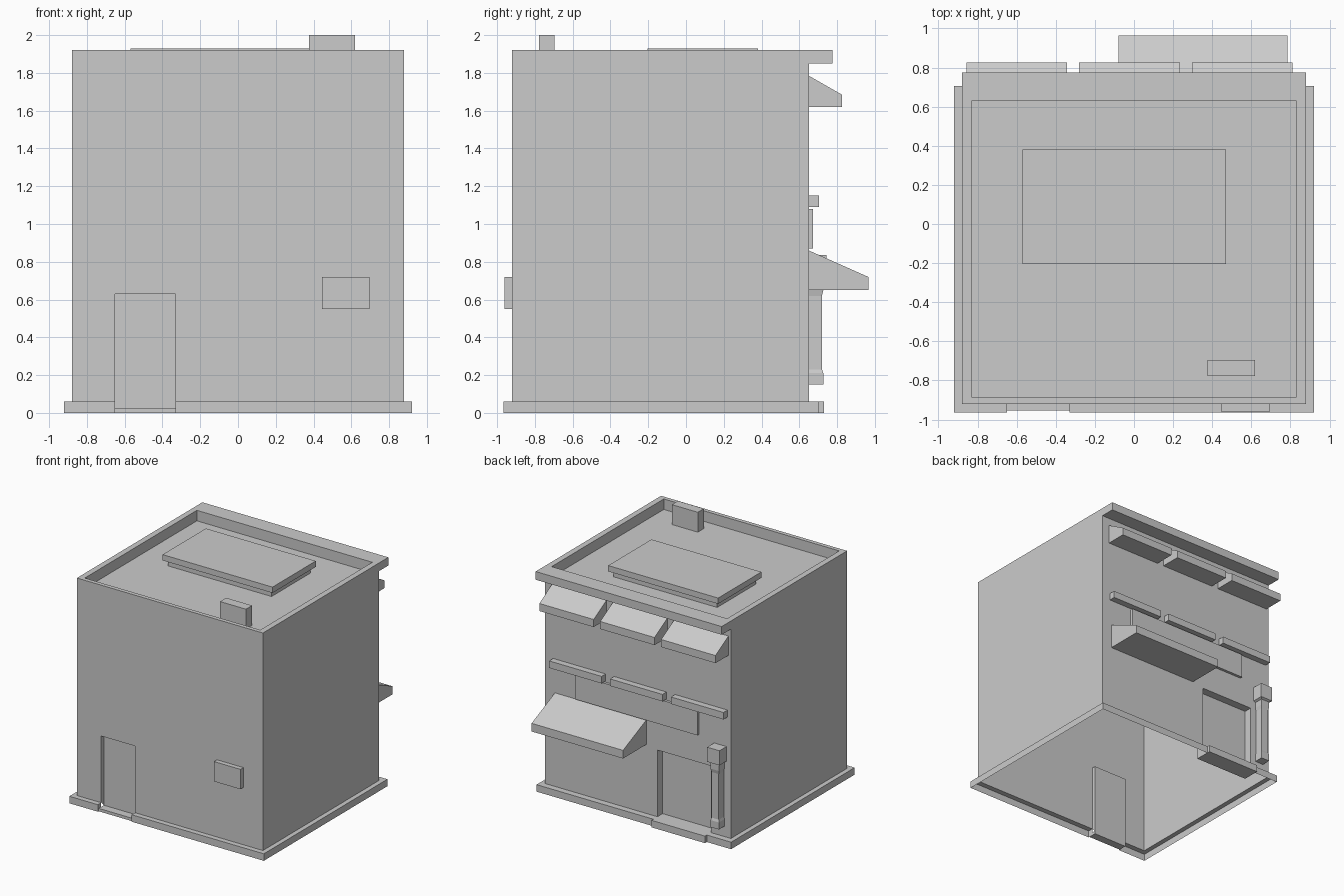
import bpy, bmesh

if "Cube" in bpy.data.objects:
    bpy.data.objects.remove(bpy.data.objects["Cube"])

def finish(name, bm):
    bmesh.ops.remove_doubles(bm, verts=bm.verts, dist=1e-5)
    bmesh.ops.recalc_face_normals(bm, faces=bm.faces)
    me = bpy.data.meshes.new(name)
    bm.to_mesh(me)
    bm.free()
    ob = bpy.data.objects.new(name, me)
    bpy.context.collection.objects.link(ob)
    return ob

def box(name, x, y, z, skip=()):
    """Box from ranges; skip lists outward directions left open, e.g. '-z'."""
    bm = bmesh.new()
    bmesh.ops.create_cube(bm, size=1)
    bm.normal_update()
    dirs = {'x': 0, 'y': 1, 'z': 2}
    drop = [f for f in bm.faces for s in skip
            if f.normal[dirs[s[1]]] * (-1 if s[0] == '-' else 1) > 0.9]
    bmesh.ops.delete(bm, geom=drop, context='FACES')
    for v in bm.verts:
        v.co = [(r[0] + r[1]) / 2 + c * (r[1] - r[0]) for r, c in zip((x, y, z), v.co)]
    bm.normal_update()
    me = bpy.data.meshes.new(name)
    bm.to_mesh(me)
    bm.free()
    ob = bpy.data.objects.new(name, me)
    bpy.context.collection.objects.link(ob)
    return ob

def prism(name, x, profile):
    """Extrude a (y, z) profile across x."""
    bm = bmesh.new()
    a, b = ([bm.verts.new((xx, y, z)) for y, z in profile] for xx in x)
    bm.faces.new(a)
    bm.faces.new(b)
    n = len(profile)
    for i in range(n):
        bm.faces.new((a[i], a[(i + 1) % n], b[(i + 1) % n], b[i]))
    return finish(name, bm)

# Building shell: open below, recessed flat roof, inset doors front and back
X0, X1, YF, YB, ZB, ZT, ZR = -0.88, 0.88, -0.92, 0.65, 0.06, 1.92, 1.83
FRONT = (-0.65, -0.33)
BACK = (-0.69, -0.185)
bm = bmesh.new()

def face(*pts):
    bm.faces.new([bm.verts.new(p) for p in pts])

def door_wall(y, yi, x0, x1, z0, z1):
    outline = [(X0, ZB), (x0, ZB), (x0, z1), (x1, z1), (x1, ZB), (X1, ZB), (X1, ZT), (X0, ZT)]
    face(*[(x, y, z) for x, z in outline])
    face((x0, yi, z0), (x1, yi, z0), (x1, yi, z1), (x0, yi, z1))
    face((x0, y, z1), (x1, y, z1), (x1, yi, z1), (x0, yi, z1))
    for x in (x0, x1):
        face((x, y, ZB), (x, yi, z0), (x, yi, z1), (x, y, z1))

door_wall(YF, -0.885, *FRONT, 0.025, 0.63)
door_wall(YB, 0.58, *BACK, ZB, 0.63)
for x in (X0, X1):
    face((x, YF, ZB), (x, YB, ZB), (x, YB, ZT), (x, YF, ZT))

def ring(x0, x1, y0, y1, z):
    return [(x0, y0, z), (x1, y0, z), (x1, y1, z), (x0, y1, z)]

inner = (-0.83, 0.83, -0.885, 0.63)
loops = [ring(X0, X1, YF, YB, ZT), ring(*inner, ZT), ring(*inner, ZR)]
for p, q in zip(loops, loops[1:]):
    for i in range(4):
        j = (i + 1) % 4
        face(p[i], p[j], q[j], q[i])
face(*loops[-1])
finish("building_shell", bm)

# Plinth, hollow below and interrupted at the doors
for tag, y, gap, wall in (("front", (-0.965, YF), FRONT, '+y'), ("back", (YB, 0.705), BACK, '-y')):
    box(f"plinth_{tag}_left", (-0.92, gap[0]), y, (0, ZB), ('-z', wall))
    box(f"plinth_{tag}_right", (gap[1], 0.92), y, (0, ZB), ('-z', wall))
box("plinth_side_left", (-0.92, X0), (YF, YB), (0, ZB), ('-z', '+x', '+y', '-y'))
box("plinth_side_right", (X1, 0.92), (YF, YB), (0, ZB), ('-z', '-x', '+y', '-y'))

# Door steps
box("front_step", FRONT, (-0.955, -0.885), (0, 0.025))
box("back_step", BACK, (0.58, 0.73), (0, ZB))

# Roof parts and cornice
box("cornice", (X0, X1), (YB, 0.775), (1.85, ZT))
box("roof_hatch_base", (-0.54, 0.44), (-0.175, 0.35), (ZR, 1.88))
box("roof_hatch_lid", (-0.57, 0.47), (-0.205, 0.38), (1.88, 1.93))
box("roof_vent", (0.375, 0.62), (-0.778, -0.695), (ZR, 2.0))

# Front wall box
box("wall_box", (0.445, 0.695), (-0.96, YF), (0.55, 0.72))

# Upper awnings and ledges
for i, cx in enumerate((-0.60, -0.023, 0.553)):
    prism(f"window_awning_{i}", (cx - 0.257, cx + 0.257),
          [(YB, 1.62), (0.825, 1.62), (0.825, 1.685), (YB, 1.785)])
    box(f"window_ledge_{i}", (cx - 0.248, cx + 0.248), (YB, 0.705), (1.09, 1.15))

# Sign panel and large awning
box("sign_panel", (-0.58, 0.58), (YB, 0.673), (0.87, 1.08))
prism("large_awning", (-0.08, 0.785), [(YB, 0.65), (0.965, 0.65), (0.965, 0.72), (YB, 0.86)])

# Wall post beside the back door: base, shaft, flared collar and cap
bm = bmesh.new()
prev = None
for h, d, z in ((0.04, 0.727, 0.15), (0.04, 0.727, 0.21), (0.034, 0.72, 0.23),
                (0.034, 0.72, 0.62), (0.04, 0.727, 0.65), (0.04, 0.727, 0.70),
                (0.058, 0.745, 0.71), (0.058, 0.745, 0.835)):
    cur = [bm.verts.new(p) for p in ring(-0.78 - h, -0.78 + h, YB, d, z)]
    if prev:
        for i in range(4):
            j = (i + 1) % 4
            bm.faces.new((prev[i], prev[j], cur[j], cur[i]))
    else:
        bm.faces.new(cur)
    prev = cur
bm.faces.new(prev)
finish("wall_post", bm)
